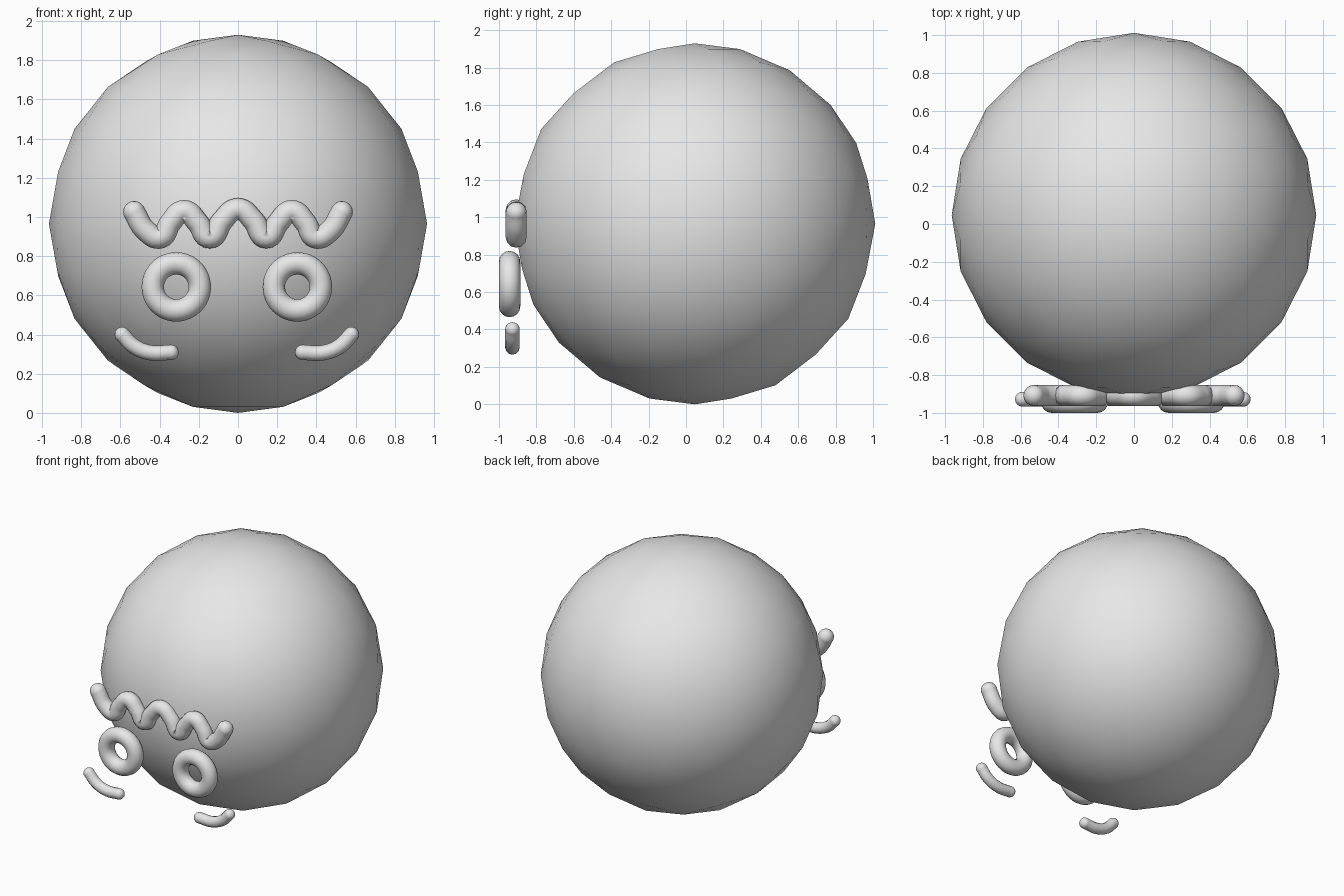
import bpy
import math

cube = bpy.data.objects.get("Cube")
if cube:
    bpy.data.objects.remove(cube, do_unlink=True)

GREY = (0.8, 0.8, 0.8, 1)
grey = bpy.data.materials.new("plain_grey")
grey.use_nodes = True
grey.diffuse_color = GREY
grey.node_tree.nodes["Principled BSDF"].inputs["Base Color"].default_value = GREY


def finish(name):
    """Name, colour and smooth the active object."""
    ob = bpy.context.object
    ob.name = ob.data.name = name
    ob.data.materials.clear()
    ob.data.materials.append(grey)
    bpy.ops.object.shade_smooth()
    return ob


def tube(name, points, y, radius):
    """Round-ended tube through (x, z) points in an upright plane."""
    curve = bpy.data.curves.new(name, "CURVE")
    curve.dimensions = "3D"
    curve.bevel_depth = radius
    curve.bevel_resolution = 4
    curve.resolution_u = 8
    spline = curve.splines.new("BEZIER")
    spline.bezier_points.add(len(points) - 1)
    for bp, (x, z) in zip(spline.bezier_points, points):
        bp.co = (x, y, z)
        bp.handle_left_type = bp.handle_right_type = "AUTO"
    ob = bpy.data.objects.new(name, curve)
    bpy.context.collection.objects.link(ob)
    bpy.ops.object.select_all(action="DESELECT")
    ob.select_set(True)
    bpy.context.view_layer.objects.active = ob
    bpy.ops.object.convert(target="MESH")
    body = bpy.context.object
    # Round caps at both ends
    parts = [body]
    for x, z in (points[0], points[-1]):
        bpy.ops.mesh.primitive_uv_sphere_add(
            segments=16, ring_count=10, radius=radius, location=(x, y, z))
        parts.append(bpy.context.object)
    for part in parts:
        part.select_set(True)
    bpy.context.view_layer.objects.active = body
    bpy.ops.object.join()
    return finish(name)


# Head: faceted outline, smooth shading
bpy.ops.mesh.primitive_ico_sphere_add(
    subdivisions=3, radius=0.965, location=(0, 0.047, 0.965),
    rotation=(0, 0, math.pi / 2))
finish("head")

# Eye rings and the two halves of the smile
AXIS = -0.006
for side, word in ((-1, "right"), (1, "left")):
    bpy.ops.mesh.primitive_torus_add(
        major_radius=0.12, minor_radius=0.057, major_segments=48, minor_segments=16,
        location=(AXIS + side * 0.309, -0.943, 0.643), rotation=(math.pi / 2, 0, 0))
    finish(word + "_eye")
    smile = [(0.585, 0.4), (0.525, 0.34), (0.44, 0.307), (0.335, 0.309)]
    tube(word + "_smile", [(AXIS + side * x, z) for x, z in smile], -0.928, 0.039)

# Wavy fringe
half = [(0.53, 1.025), (0.47, 0.93), (0.395, 0.895), (0.345, 0.97),
        (0.275, 1.03), (0.205, 0.97), (0.145, 0.895), (0.08, 0.98)]
wave = [(-x, z) for x, z in half] + [(0, 1.04)] + half[::-1]
tube("wavy_fringe", wave, -0.908, 0.056)
